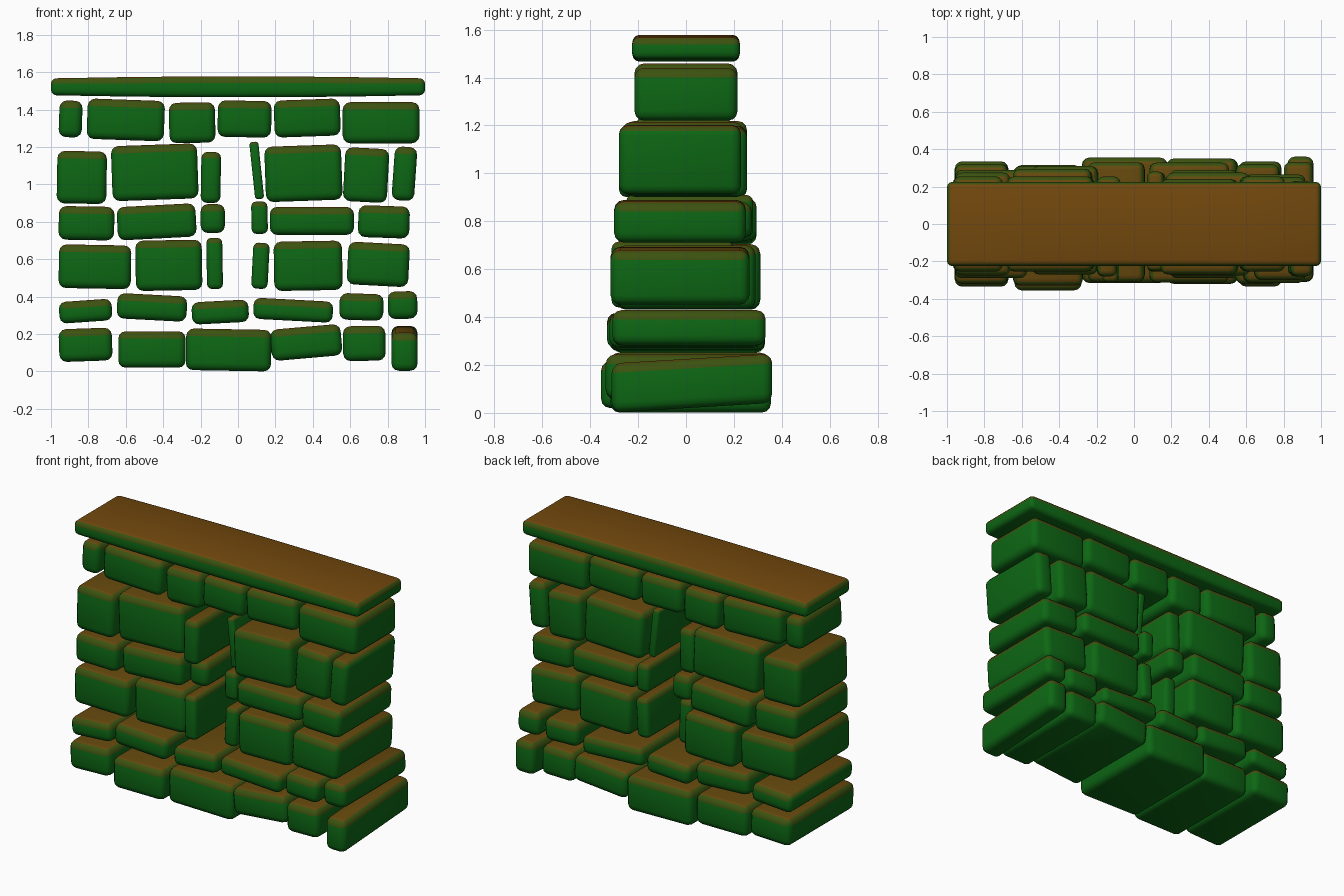
import bpy, bmesh
from math import radians, sin, cos
from mathutils import Matrix

if "Cube" in bpy.data.objects:
    bpy.data.objects.remove(bpy.data.objects["Cube"])


def material(name, rgb):
    m = bpy.data.materials.new(name)
    m.diffuse_color = (*rgb, 1)
    m.use_nodes = True
    m.node_tree.nodes["Principled BSDF"].inputs["Base Color"].default_value = m.diffuse_color
    return m


GREEN = material("mossy_green", (0.004, 0.135, 0.007))
OLIVE = material("olive_edge", (0.045, 0.085, 0.005))
BROWN = material("earth_brown", (0.13, 0.065, 0.004))
CAP_BROWN = material("cap_brown", (0.17, 0.065, 0.004))


def finish(bm, name, top=BROWN):
    """Brown on upward faces, olive on upper edges, green elsewhere."""
    bm.normal_update()
    for f in bm.faces:
        f.smooth = True
        f.material_index = (f.normal.z > 0.2) + (f.normal.z > 0.8)
    mesh = bpy.data.meshes.new(name)
    bm.to_mesh(mesh)
    bm.free()
    for m in (GREEN, OLIVE, top):
        mesh.materials.append(m)
    obj = bpy.data.objects.new(name, mesh)
    bpy.context.collection.objects.link(obj)


def rounded_block(size, radius):
    bm = bmesh.new()
    bmesh.ops.create_cube(bm, size=1)
    bmesh.ops.scale(bm, vec=size, verts=bm.verts)
    bmesh.ops.bevel(bm, geom=bm.edges[:], offset=min(radius, 0.32 * min(size)),
                    segments=3, profile=0.5, affect='EDGES')
    return bm


def stone(name, x0, x1, z0, z1, roll, y0, y1, tilt=0):
    """Through-stone that fills the given front outline after rolling."""
    a = radians(abs(roll))
    c, s = cos(a), sin(a)
    W, H = x1 - x0, z1 - z0
    w = (W * c - H * s) / (c * c - s * s)
    h = (H * c - W * s) / (c * c - s * s)
    bm = rounded_block((w, y1 - y0, h), 0.04)
    place = (Matrix.Translation(((x0 + x1) / 2, (y0 + y1) / 2, (z0 + z1) / 2))
             @ Matrix.Rotation(-radians(roll), 4, 'Y'))
    bmesh.ops.transform(bm, matrix=place, verts=bm.verts)
    for v in bm.verts:
        v.co.z += tilt * v.co.y
    finish(bm, name)


# Depth offsets along a course, and front/back of the stones beside the slot
SHIFT = (0, 0, 0.02, -0.02, -0.015, 0, -0.025)
SLOT = {(3, 2): (-.31, .20), (3, 3): (-.255, .275),
        (4, 2): (-.215, .255), (4, 3): (-.25, .28),
        (5, 2): (-.28, .215), (5, 3): (-.205, .185)}


def course(n, depth, sign, stones):
    for i, s in enumerate(stones):
        y = sign * SHIFT[i - len(stones)]
        y0, y1 = SLOT.get((n, i), (y - depth / 2, y + depth / 2))
        tilt = 0.06 if n == 1 and i == len(stones) - 1 else 0
        stone(f"course_{n}_stone_{i + 1}", *s, y0, y1, tilt)


# Courses, bottom to top: x0, x1, z0, z1, roll in degrees
course(1, 0.67, -1, [
    (-.96, -.67, .05, .235, 2), (-.64, -.28, .02, .215, 0),
    (-.28, .18, .0, .23, -1), (.17, .56, .055, .255, 5),
    (.56, .79, .055, .245, 1), (.82, .96, .02, .225, 0)])
course(2, 0.64, -0.5, [
    (-.96, -.67, .255, .39, 4), (-.65, -.27, .265, .42, -3),
    (-.25, .06, .25, .385, 3), (.08, .51, .26, .395, -3),
    (.54, .78, .27, .42, -2), (.80, .96, .28, .43, 1)])
course(3, 0.58, 1, [
    (-.96, -.57, .44, .68, -1), (-.55, -.19, .43, .705, 1),
    (-.17, -.08, .44, .715, 1), (.07, .17, .44, .69, -3),
    (.19, .56, .43, .70, 1), (.58, .92, .45, .695, -3)])
course(4, 0.55, 1, [
    (-.96, -.66, .70, .885, -1), (-.65, -.22, .70, .90, 3),
    (-.20, -.07, .74, .895, 0), (.07, .16, .735, .91, 1),
    (.17, .62, .73, .88, 0), (.64, .92, .71, .89, -2)])
course(5, 0.51, 1, [
    (-.97, -.70, .895, 1.18, -1), (-.68, -.21, .91, 1.22, 2),
    (-.20, -.09, .90, 1.175, -1), (.06, .14, .92, 1.23, 6),
    (.14, .56, .905, 1.215, 2), (.56, .81, .90, 1.20, -3),
    (.82, .96, .91, 1.205, -4)])
course(6, 0.43, 0, [
    (-.96, -.83, 1.25, 1.45, -2), (-.81, -.39, 1.23, 1.46, -2),
    (-.37, -.12, 1.22, 1.44, 1), (-.11, .18, 1.25, 1.45, -1),
    (.19, .55, 1.25, 1.46, 2), (.56, .97, 1.22, 1.44, 0)])

# Cap slab, slightly thicker towards the middle
cap = rounded_block((2, 0.45, 0.09), 0.04)
for x in (-0.6, -0.3, 0, 0.3, 0.6):
    bmesh.ops.bisect_plane(cap, geom=cap.verts[:] + cap.edges[:] + cap.faces[:],
                           plane_co=(x, 0, 0), plane_no=(1, 0, 0))
for v in cap.verts:
    v.co.z *= 1.24 - 0.24 * v.co.x ** 2
    v.co.z += 1.522
finish(cap, "cap_slab", CAP_BROWN)
